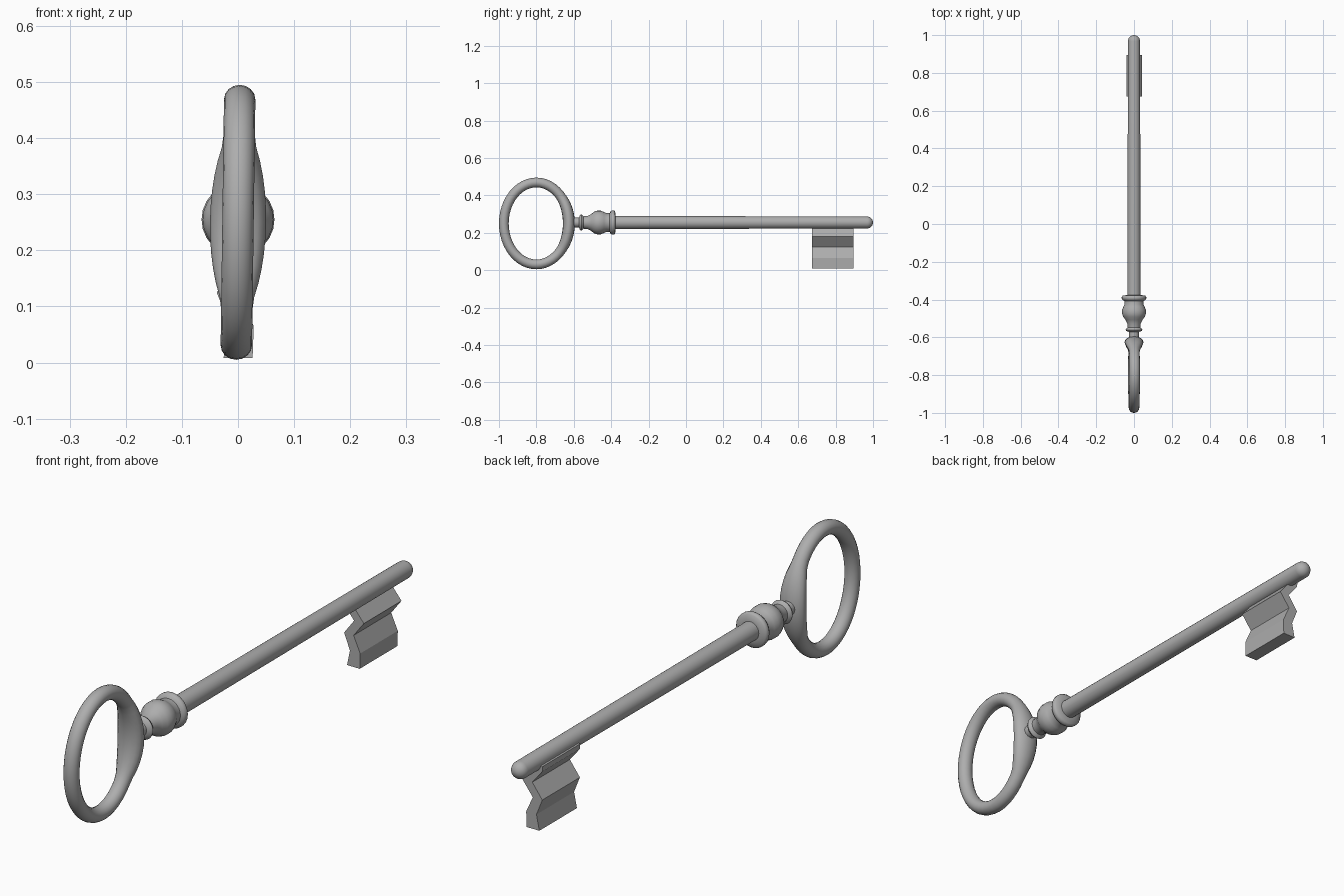
import bpy, bmesh, math
from mathutils import Vector

cube = bpy.data.objects.get("Cube")
if cube:
    bpy.data.objects.remove(cube)

AXIS_Z = 0.255

metal = bpy.data.materials.new("grey metal")
metal.use_nodes = True
GREY = (0.42, 0.42, 0.42, 1)
metal.diffuse_color = GREY
metal.node_tree.nodes["Principled BSDF"].inputs["Base Color"].default_value = GREY


def finish(name, bm, angle):
    """Turn a bmesh into a named metal object, smooth below the given angle."""
    bmesh.ops.recalc_face_normals(bm, faces=bm.faces)
    mesh = bpy.data.meshes.new(name)
    bm.to_mesh(mesh)
    bm.free()
    mesh.materials.append(metal)
    obj = bpy.data.objects.new(name, mesh)
    bpy.context.collection.objects.link(obj)
    bpy.ops.object.select_all(action="DESELECT")
    obj.select_set(True)
    bpy.context.view_layer.objects.active = obj
    bpy.ops.object.shade_smooth_by_angle(angle=math.radians(angle))


def skin(bm, rings, closed):
    """Join rings of vertices into a tube, looping it or capping its ends."""
    loops = [[bm.verts.new(p) for p in ring] for ring in rings]
    n = len(loops[0])
    for i in range(len(loops) if closed else len(loops) - 1):
        a, b = loops[i], loops[(i + 1) % len(loops)]
        for j in range(n):
            k = (j + 1) % n
            bm.faces.new((a[j], a[k], b[k], b[j]))
    if not closed:
        bm.faces.new(loops[0])
        bm.faces.new(loops[-1])


def lathe(name, profile, sides=24):
    """Spin (y, radius) points around the shaft axis."""
    bm = bmesh.new()
    turns = [math.tau * j / sides for j in range(sides)]
    skin(bm, [[(r * math.cos(a), y, AXIS_Z + r * math.sin(a)) for a in turns]
              for y, r in profile], False)
    finish(name, bm, 50)


# Bow: an oval ring that swells where it meets the shaft
def bow(segments=48, sides=16):
    bm = bmesh.new()
    rings = []
    for i in range(segments):
        t = math.tau * i / segments
        off = min(t, math.tau - t)
        swell = max(0, 1 - (off / 0.7) ** 2)
        wide = 0.028 + 0.022 * swell
        deep = 0.026 + 0.006 * swell
        centre = Vector((0.003 * math.sin(t), -0.8 + 0.174 * math.cos(t),
                         0.25 + 0.219 * math.sin(t)))
        out = Vector((0, math.cos(t) / 0.174, math.sin(t) / 0.219)).normalized()
        side = Vector((1, 0, 0))
        rings.append([centre + side * wide * math.sin(a) + out * deep * math.cos(a)
                      for a in (math.tau * j / sides for j in range(sides))])
    skin(bm, rings, True)
    finish("bow_ring", bm, 50)


bow()

# Turned collar with neck, thin disc, bulb and flange
lathe("collar", [
    (-0.625, 0.026), (-0.572, 0.026), (-0.567, 0.040), (-0.560, 0.044),
    (-0.553, 0.040), (-0.548, 0.033), (-0.525, 0.036), (-0.507, 0.045),
    (-0.492, 0.057), (-0.475, 0.063), (-0.455, 0.063), (-0.438, 0.056),
    (-0.426, 0.050), (-0.408, 0.050), (-0.403, 0.060), (-0.395, 0.065),
    (-0.386, 0.065), (-0.379, 0.059), (-0.376, 0.034)])

# Shaft with a rounded tip
TIP = 0.032
lathe("shaft", [(-0.39, 0.035)] + [
    (1 - TIP + TIP * math.sin(a), TIP * math.cos(a))
    for a in (math.radians(d) for d in range(0, 90, 14))])


# Bit: a zigzag plate hanging below the tip
def bit():
    heights = [0.25, 0.23, 0.18, 0.125, 0.065, 0.008]
    front = [0.0, 0.002, 0.043, 0.001, 0.028, 0.026]
    back = [-0.04, -0.038, 0.003, -0.038, -0.014, -0.026]
    outline = list(zip(front, heights)) + list(zip(back, heights))[::-1]
    bm = bmesh.new()
    skin(bm, [[(x, y, z) for x, z in outline] for y in (0.675, 0.895)], False)
    finish("bit", bm, 10)


bit()
